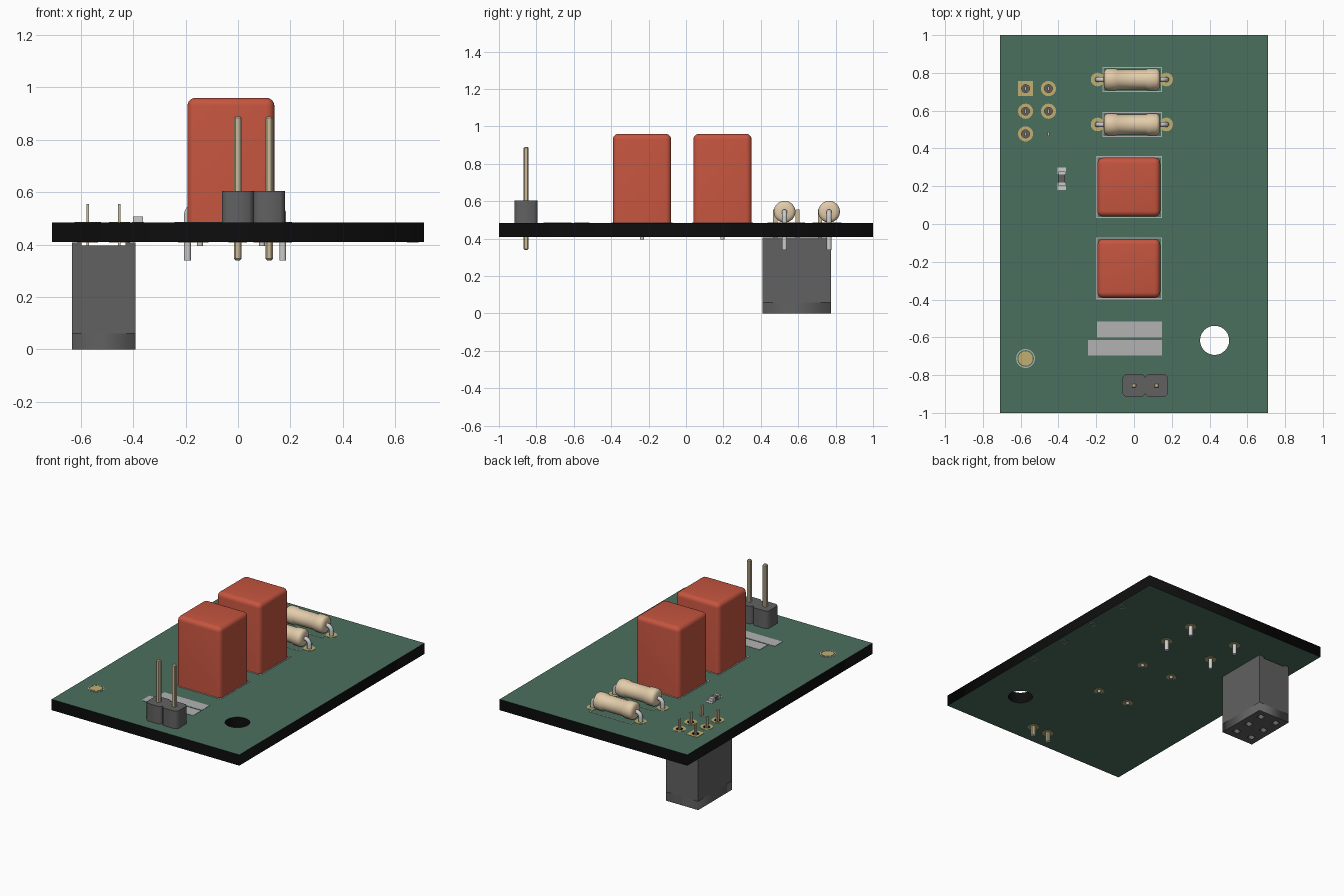
import bpy, bmesh
from math import cos, sin, pi, radians
from mathutils import Matrix

if "Cube" in bpy.data.objects:
    bpy.data.objects.remove(bpy.data.objects["Cube"])

TOP, BOT = 0.484, 0.41
SKIN = 0.002


def material(name, rgb):
    m = bpy.data.materials.new(name)
    m.diffuse_color = (*rgb, 1)
    m.use_nodes = True
    m.node_tree.nodes["Principled BSDF"].inputs["Base Color"].default_value = m.diffuse_color
    return m


GREEN = material("green_mask", (0.07, 0.16, 0.11))
BLACK = material("board_edge", (0.004, 0.004, 0.004))
RED = material("red_case", (0.56, 0.09, 0.05))
BEIGE = material("beige_body", (0.76, 0.6, 0.4))
GOLD = material("gold", (0.54, 0.43, 0.16))
PIN = material("pin_gold", (0.6, 0.5, 0.32))
SILVER = material("silver", (0.6, 0.6, 0.58))
WHITE = material("white_print", (0.45, 0.45, 0.45))
DARK = material("dark_plastic", (0.12, 0.12, 0.12))


def new_object(name, mesh, mat):
    ob = bpy.data.objects.new(name, mesh)
    bpy.context.collection.objects.link(ob)
    if mat:
        mesh.materials.clear()
        mesh.materials.append(mat)
    return ob


def smooth(ob, angle=35):
    bpy.ops.object.select_all(action='DESELECT')
    ob.select_set(True)
    bpy.context.view_layer.objects.active = ob
    bpy.ops.object.shade_smooth_by_angle(angle=radians(angle))


def curve_to_object(name, cu, mat):
    tmp = bpy.data.objects.new("tmp", cu)
    bpy.context.collection.objects.link(tmp)
    dg = bpy.context.evaluated_depsgraph_get()
    me = bpy.data.meshes.new_from_object(tmp.evaluated_get(dg))
    bpy.data.objects.remove(tmp)
    bm = bmesh.new()
    bm.from_mesh(me)
    bmesh.ops.remove_doubles(bm, verts=bm.verts, dist=1e-5)
    bmesh.ops.recalc_face_normals(bm, faces=bm.faces)
    bm.to_mesh(me)
    bm.free()
    return new_object(name, me, mat)


def rect(x0, x1, y0, y1):
    return [(x0, y0), (x1, y0), (x1, y1), (x0, y1)]


def square(x, y, h):
    return rect(x - h, x + h, y - h, y + h)


def circle(x, y, r, n=32):
    return [(x + r * cos(2 * pi * i / n), y + r * sin(2 * pi * i / n)) for i in range(n)]


def frame(x0, x1, y0, y1, w=0.006):
    return [rect(x0, x1, y0, y1), rect(x0 + w, x1 - w, y0 + w, y1 - w)]


def plate(name, loops, z0, z1, mat):
    """Extruded outline; nested loops become holes."""
    cu = bpy.data.curves.new(name, 'CURVE')
    cu.dimensions = '2D'
    cu.fill_mode = 'BOTH'
    cu.extrude = (z1 - z0) / 2
    for loop in loops:
        s = cu.splines.new('POLY')
        s.points.add(len(loop) - 1)
        for p, (x, y) in zip(s.points, loop):
            p.co = (x, y, 0, 1)
        s.use_cyclic_u = True
    ob = curve_to_object(name, cu, mat)
    ob.data.transform(Matrix.Translation((0, 0, (z0 + z1) / 2)))
    return ob


def wire(name, pts, r, mat):
    cu = bpy.data.curves.new(name, 'CURVE')
    cu.dimensions = '3D'
    cu.bevel_depth = r
    cu.bevel_resolution = 3
    cu.use_fill_caps = True
    s = cu.splines.new('POLY')
    s.points.add(len(pts) - 1)
    for p, c in zip(s.points, pts):
        p.co = (*c, 1)
    ob = curve_to_object(name, cu, mat)
    smooth(ob, 50)
    return ob


def box(name, x0, x1, y0, y1, z0, z1, mat, bevel=0, seg=1):
    bm = bmesh.new()
    bmesh.ops.create_cube(bm, size=1)
    for v in bm.verts:
        v.co = ((x0, x1)[v.co.x > 0], (y0, y1)[v.co.y > 0], (z0, z1)[v.co.z > 0])
    if bevel:
        edges = [e for e in bm.edges if seg == 1 or max(v.co.z for v in e.verts) > z0 + 1e-4]
        bmesh.ops.bevel(bm, geom=edges, offset=bevel, segments=seg, profile=0.5, affect='EDGES')
    me = bpy.data.meshes.new(name)
    bm.to_mesh(me)
    bm.free()
    ob = new_object(name, me, mat)
    if seg > 1:
        smooth(ob)
    return ob


def pad(name, x, y, r, hole, both=True, squared=False):
    outer = square(x, y, r) if squared else circle(x, y, r)
    plate(name + "_top", [outer, circle(x, y, hole)], TOP, TOP + SKIN, GOLD)
    if both:
        plate(name + "_bottom", [outer, circle(x, y, hole)], BOT - SKIN, BOT, GOLD)


SOCKET = [(x, y) for y in (0.717, 0.597, 0.477) for x in (-0.574, -0.453)]
HOLES = SOCKET[:5]

# board: green faces, black edges, mounting hole and pin holes
board = plate("board", [rect(-0.71, 0.71, -1, 1), circle(0.427, -0.616, 0.077, 48)]
              + [circle(x, y, 0.021, 20) for x, y in HOLES], BOT, TOP, GREEN)
board.data.materials.append(BLACK)
for f in board.data.polygons:
    f.material_index = 0 if abs(f.normal.z) > 0.5 else 1

# film capacitors with leads, pads and printed outlines
for i, cy in enumerate((0.195, -0.235), 1):
    box(f"capacitor_{i}", -0.193, 0.139, cy - 0.156, cy + 0.156, TOP, 0.96, RED, 0.03, 5)
    plate(f"capacitor_outline_{i}", frame(-0.2, 0.148, cy - 0.164, cy + 0.164), TOP, TOP + SKIN, WHITE)
    for j, x in enumerate((-0.145, 0.092)):
        wire(f"capacitor_lead_{i}_{j}", [(x, cy, 0.5), (x, cy, 0.395)], 0.012, SILVER)
        plate(f"capacitor_pad_{i}_{j}", [circle(x, cy, 0.033), circle(x, cy, 0.014)], BOT - SKIN, BOT, GOLD)

# axial resistors: lathed bodies and bent leads
half = [(0.15, 0.016), (0.148, 0.04), (0.141, 0.053), (0.13, 0.058), (0.085, 0.058), (0.074, 0.052)]
profile = [(-x, r) for x, r in half] + [(x, r) for x, r in reversed(half)]
RX, RZ, N = -0.011, 0.544, 32
for i, cy in enumerate((0.765, 0.527), 1):
    bm = bmesh.new()
    rings = [[bm.verts.new((RX + x, cy + r * cos(2 * pi * k / N), RZ + r * sin(2 * pi * k / N)))
              for k in range(N)] for x, r in profile]
    for a, b in zip(rings, rings[1:]):
        for k in range(N):
            bm.faces.new((a[k], a[(k + 1) % N], b[(k + 1) % N], b[k]))
    bm.faces.new(rings[0])
    bm.faces.new(rings[-1])
    bmesh.ops.recalc_face_normals(bm, faces=bm.faces)
    me = bpy.data.meshes.new("resistor")
    bm.to_mesh(me)
    bm.free()
    smooth(new_object(f"resistor_{i}", me, BEIGE), 50)
    for s in (-1, 1):
        bend = [(0.152 + 0.03 * sin(t * pi / 10), RZ - 0.03 + 0.03 * cos(t * pi / 10)) for t in range(6)]
        path = [(0.13, RZ)] + bend + [(0.182, 0.34)]
        wire(f"resistor_lead_{i}_{s}", [(RX + s * x, cy, z) for x, z in path], 0.014, SILVER)
        pad(f"resistor_pad_{i}_{s}", RX + s * 0.182, cy, 0.036, 0.016)
    plate(f"resistor_outline_{i}", frame(-0.167, 0.148, cy - 0.066, cy + 0.066), TOP, TOP + SKIN, WHITE)

# socket under the board, with entry holes, feet and thin pins
sx0, sx1, sy0, sy1 = -0.635, -0.391, 0.41, 0.775
plate("socket_mouth", [rect(sx0, sx1, sy0, sy1)] + [square(x, y, 0.02) for x, y in SOCKET], 0, 0.06, DARK)
box("socket_body", sx0, sx1, sy0, sy1, 0.06, 0.396, DARK)
for k, (a, b) in enumerate(((sx0, sx0 + 0.038), (sx1 - 0.038, sx1))):
    box(f"socket_foot_{k}", a, b, sy0, sy1, 0.39, 0.407, DARK)
for k, (x, y) in enumerate(SOCKET):
    box(f"socket_pin_{k}", x - 0.005, x + 0.005, y - 0.011, y + 0.011, 0.39, 0.555, PIN)
    if k < 5:
        pad(f"socket_pad_{k}", x, y, 0.04, 0.021, squared=(k == 0))

# two-pin header with chamfered housings
for k, x in enumerate((-0.001, 0.119)):
    y, h, c = -0.855, 0.062, 0.018
    o = [(h, h - c), (h - c, h), (c - h, h), (-h, h - c), (-h, c - h), (c - h, -h), (h - c, -h), (h, c - h)]
    plate(f"header_housing_{k}", [[(x + a * 0.97, y + b) for a, b in o]], TOP, 0.604, DARK)
    box(f"header_pin_{k}", x - 0.014, x + 0.014, y - 0.014, y + 0.014, 0.34, 0.89, PIN, 0.006)
    plate(f"header_pad_{k}", [circle(x, y, 0.036), circle(x, y, 0.018)], BOT - SKIN, BOT, GOLD)

# surface-mount chip on two pads
for s in (-1, 1):
    y = 0.24 + s * 0.042
    box(f"chip_pad_{s}", -0.404, -0.36, y - 0.018, y + 0.018, TOP, TOP + SKIN, SILVER)
    y = 0.24 + s * 0.03
    box(f"chip_end_{s}", -0.401, -0.363, y - 0.009, y + 0.009, TOP, 0.508, SILVER)
box("chip_body", -0.4, -0.364, 0.219, 0.261, TOP, 0.507, DARK)

# test pad with printed ring, and printed writing strips
plate("test_pad", [circle(-0.574, -0.712, 0.038)], TOP, TOP + SKIN, GOLD)
plate("test_pad_ring", [circle(-0.574, -0.712, 0.05), circle(-0.574, -0.712, 0.044)], TOP, TOP + SKIN, WHITE)
plate("write_strip_upper", [rect(-0.195, 0.147, -0.6, -0.517)], TOP, TOP + SKIN, WHITE)
plate("write_strip_lower", [rect(-0.243, 0.147, -0.695, -0.613)], TOP, TOP + SKIN, WHITE)

# printed tick boxes on the underside
for k in range(4):
    y = 0.68 - 0.29 * k
    plate(f"tick_box_{k}", frame(0.645, 0.69, y - 0.022, y + 0.022, 0.005), BOT - SKIN, BOT, WHITE)
